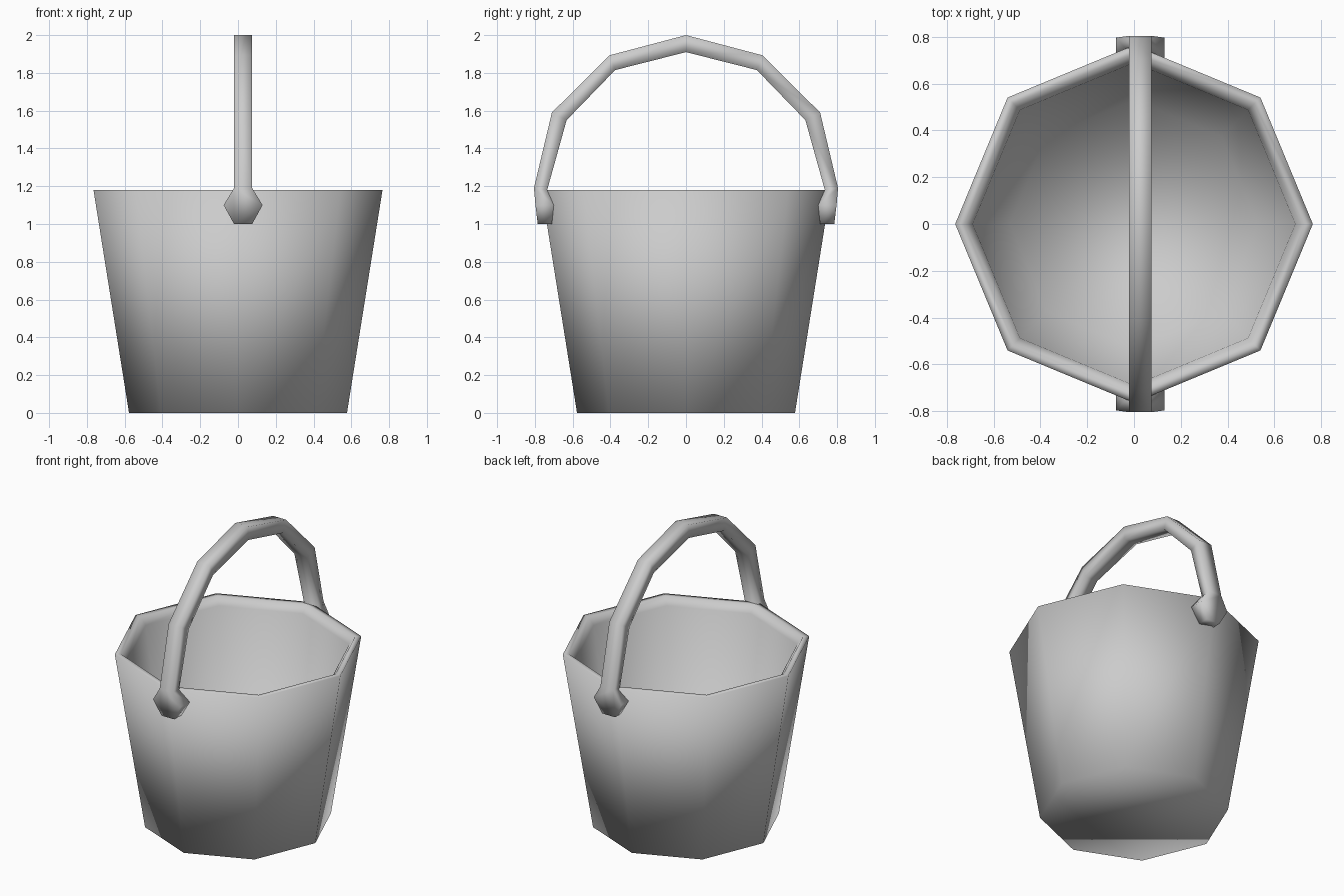
import bpy, bmesh, math

cube = bpy.data.objects.get("Cube")
if cube:
    bpy.data.objects.remove(cube, do_unlink=True)

GREY = (0.6, 0.6, 0.6, 1.0)
mat = bpy.data.materials.new("plain_grey")
mat.use_nodes = True
mat.diffuse_color = GREY
mat.node_tree.nodes["Principled BSDF"].inputs["Base Color"].default_value = GREY


def finish(bm, name):
    bmesh.ops.recalc_face_normals(bm, faces=bm.faces[:])
    for face in bm.faces:
        face.smooth = True
    mesh = bpy.data.meshes.new(name)
    bm.to_mesh(mesh)
    bm.free()
    mesh.materials.append(mat)
    obj = bpy.data.objects.new(name, mesh)
    bpy.context.collection.objects.link(obj)
    return obj


def bridge(bm, ring_a, ring_b):
    n = len(ring_a)
    for i in range(n):
        j = (i + 1) % n
        bm.faces.new((ring_a[i], ring_a[j], ring_b[j], ring_b[i]))


# Bucket: eight-sided shell with a bevelled inner rim (radius, height)
SIDES = 8
profile = [(0.577, 0), (0.765, 1.18), (0.727, 1.18), (0.69, 1.13), (0.53, 0.05)]
bm = bmesh.new()
rings = []
for r, z in profile:
    angles = [math.tau * i / SIDES for i in range(SIDES)]
    rings.append([bm.verts.new((r * math.cos(a), r * math.sin(a), z)) for a in angles])
for a, b in zip(rings, rings[1:]):
    bridge(bm, a, b)
bm.faces.new(rings[0])
bm.faces.new(rings[-1])
finish(bm, "bucket")

# Handle: square bar through pairs of outer and inner points (y, z)
X_MID, HALF = 0.027, 0.048
half_arch = [((0.805, 1.19), (0.735, 1.18)),
             ((0.71, 1.59), (0.632, 1.55)),
             ((0.405, 1.893), (0.375, 1.815))]
crown = [((0, 2.0), (0, 1.91))]
mirrored = [((-o[0], o[1]), (-i[0], i[1])) for o, i in reversed(half_arch)]
bm = bmesh.new()
sections = []
for (oy, oz), (iy, iz) in half_arch + crown + mirrored:
    sections.append([bm.verts.new(p) for p in (
        (X_MID - HALF, oy, oz), (X_MID + HALF, oy, oz),
        (X_MID + HALF, iy, iz), (X_MID - HALF, iy, iz))])
for a, b in zip(sections, sections[1:]):
    bridge(bm, a, b)

# Hexagonal mounts grown from both ends of the bar
for section, side in ((sections[0], 1), (sections[-1], -1)):
    def row(y, mid_y):
        points = ((0.103, mid_y, 1.1), (HALF, y, 1.0),
                  (-HALF, y, 1.0), (-0.103, mid_y, 1.1))
        return [bm.verts.new((X_MID + x, side * py, z)) for x, py, z in points]
    outer = [section[1]] + row(0.785, 0.797) + [section[0]]
    inner = [section[2]] + row(0.71, 0.70) + [section[3]]
    for i in range(5):
        bm.faces.new((outer[i], outer[i + 1], inner[i + 1], inner[i]))
    bm.faces.new(outer)
    bm.faces.new(inner)
finish(bm, "handle")
